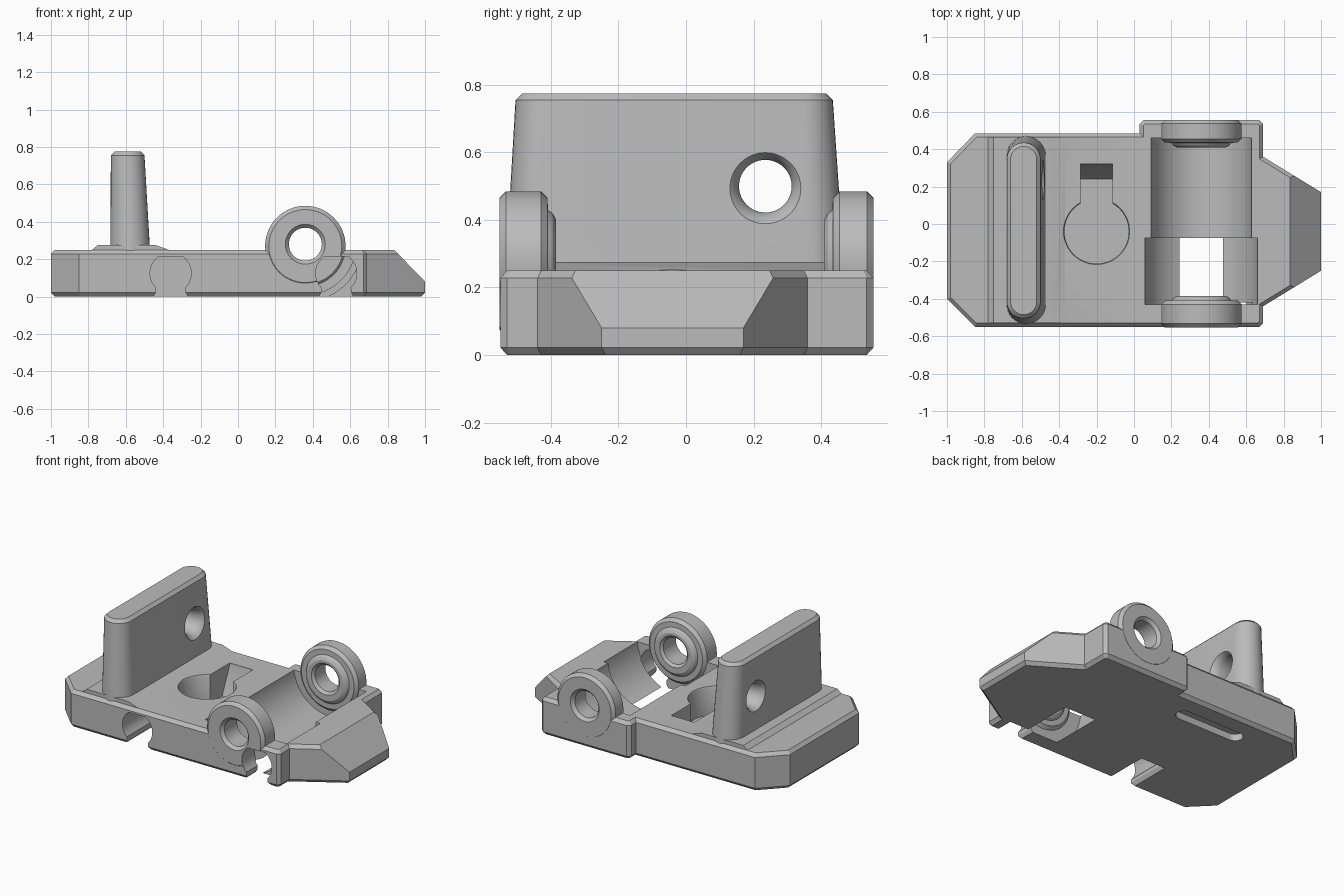
import bpy, bmesh
from math import cos, sin, pi, radians
from mathutils import Vector

cube = bpy.data.objects.get("Cube")
if cube:
    bpy.data.objects.remove(cube, do_unlink=True)

grey = bpy.data.materials.new("plain grey")
grey.use_nodes = True
grey.diffuse_color = (0.5, 0.5, 0.5, 1)
grey.node_tree.nodes["Principled BSDF"].inputs["Base Color"].default_value = (0.5, 0.5, 0.5, 1)


def place(p, axis, level):
    """Put a flat point on a plane across the given axis."""
    a, b = p
    return {"x": (level, a, b), "y": (a, level, b), "z": (a, b, level)}[axis]


def loft(name, axis, rings):
    """Closed solid through (level, outline) rings."""
    bm = bmesh.new()
    loops = [[bm.verts.new(place(p, axis, lv)) for p in pts] for lv, pts in rings]
    n = len(loops[0])
    for lo, hi in zip(loops, loops[1:]):
        for i in range(n):
            j = (i + 1) % n
            bm.faces.new((lo[i], lo[j], hi[j], hi[i]))
    bm.faces.new(loops[0][::-1])
    bm.faces.new(loops[-1])
    bmesh.ops.recalc_face_normals(bm, faces=bm.faces)
    me = bpy.data.meshes.new(name)
    bm.to_mesh(me)
    bm.free()
    me.materials.append(grey)
    ob = bpy.data.objects.new(name, me)
    bpy.context.collection.objects.link(ob)
    return ob


def prism(name, axis, lo, hi, pts):
    return loft(name, axis, [(lo, pts), (hi, pts)])


def circle(cx, cy, r, n=64):
    return [(cx + r * cos(2 * pi * i / n), cy + r * sin(2 * pi * i / n)) for i in range(n)]


def stadium(x0, x1, y0, y1, n=16):
    """Slot outline with round ends, long in y."""
    cx, r = (x0 + x1) / 2, (x1 - x0) / 2
    arc = [pi * i / n for i in range(n + 1)]
    return ([(cx + r * cos(a), y1 - r + r * sin(a)) for a in arc]
            + [(cx - r * cos(a), y0 + r - r * sin(a)) for a in arc])


def inset(pts, d):
    """Move a counter-clockwise outline inwards by d."""
    out = []
    for i, p in enumerate(pts):
        a, b, c = Vector(pts[i - 1]), Vector(p), Vector(pts[(i + 1) % len(pts)])
        e, f = (b - a).normalized(), (c - b).normalized()
        m, n = Vector((-e.y, e.x)), Vector((-f.y, f.x))
        out.append(tuple(b + (m + n) * d / (1 + m.dot(n))))
    return out


def combine(target, other, operation="DIFFERENCE"):
    """Apply a boolean and remove the tool."""
    mod = target.modifiers.new("cut", "BOOLEAN")
    mod.operation, mod.object, mod.solver = operation, other, "EXACT"
    bpy.context.view_layer.update()
    dg = bpy.context.evaluated_depsgraph_get()
    me = bpy.data.meshes.new_from_object(target.evaluated_get(dg))
    target.modifiers.clear()
    target.data = me
    bpy.data.objects.remove(other, do_unlink=True)


# Base plate with chamfered rims
outline = [(-1, -.4), (-.85, -.55), (.67, -.55), (.69, -.53), (.69, -.44), (1, -.25),
           (1, .17), (.69, .36), (.69, .535), (.67, .555), (.05, .555), (.03, .535),
           (.03, .485), (-.85, .485), (-1, .33)]
rim = inset(outline, .02)
base = loft("base_plate", "z", [(0, rim), (.022, outline), (.228, outline), (.25, rim)])

# Sloped nose
combine(base, prism("nose_cut", "y", -1, 1, [(.83, .255), (1.01, .07), (1.1, .07), (1.1, .4), (.83, .4)]))

# Low ridge under the upright blade
combine(base, prism("ridge", "y", -.53, .465,
                    [(-.79, .2), (-.78, .25), (-.75, .275), (-.44, .275), (-.37, .25), (-.37, .2)]), "UNION")

# Round trough and the wider one that opens through the floor
AX, AZ = .36, .28
combine(base, prism("trough_cut", "y", -.1, .46, circle(AX, AZ, .27, 96)))
combine(base, prism("window_cut", "y", -.43, -.075, circle(AX, AZ, .303, 96)))

# Lugs with a raised collar on the inner side, then the pin hole
for side, outer, inner in ((-1, -.553, -.41), (1, .556, .435)):
    steps = [(outer, .195), (outer - side * .02, .215), (inner + side * .02, .215), (inner, .195),
             (inner - side * .001, .16), (inner - side * .015, .15), (inner - side * .025, .132)]
    combine(base, loft("lug", "y", [(y, circle(AX, .27, r)) for y, r in steps]), "UNION")
    hole = [(outer + side * .02, .125), (outer - side * .02, .088),
            (inner - side * .01, .088), (inner - side * .04, .12)]
    combine(base, loft("pin_hole", "y", [(y, circle(AX, AZ, r)) for y, r in hole]))

# Keyhole pocket: round well, then a slot with a ramped end
KX, KY, FLOOR = -.2, -.04, .06
combine(base, loft("well_cut", "z", [(z, circle(KX, KY, r)) for z, r in
                                     ((FLOOR, .172), (.24, .172), (.3, .2))]))
combine(base, prism("key_slot", "x", KX - .085, KX + .085,
                    [(0, FLOOR), (.24, FLOOR), (.32, .24), (.32, .4), (0, .4)]))

# Snap-in openings along the front edge
arc = [radians(a) for a in range(55, -46, -10)]
half = [(.11 * cos(a), .11 * sin(a)) for a in arc] + [(.078, -.1), (.1, -.14)]
snap = half + [(-x, z) for x, z in reversed(half)]
for cx, depth in ((-.36, -.25), (.525, -.42)):
    combine(base, prism("snap_cut", "y", -.7, depth, [(cx + x, .125 + z) for x, z in snap]))

# Shallow slot in the underside
combine(base, prism("under_slot", "z", -.1, .045, [(y - .33, x + .31) for x, y in stadium(-.05, .05, -.25, .25)]))

# Upright blade with a rounded cross hole
blade = loft("upright_blade", "z", [
    (.24, stadium(-.682, -.47, -.535, .47)),
    (.755, stadium(-.68, -.5, -.505, .435)),
    (.775, stadium(-.66, -.52, -.485, .415))])
combine(blade, loft("cross_hole", "x", [(x, circle(.235, .5, r)) for x, r in
                                        ((-.72, .125), (-.68, .1), (-.66, .085), (-.63, .078),
                                         (-.54, .078), (-.51, .085), (-.49, .1), (-.45, .14))]))

# Smooth round surfaces, keep edges sharp
bpy.ops.object.select_all(action="DESELECT")
for ob in (base, blade):
    ob.select_set(True)
bpy.context.view_layer.objects.active = base
bpy.ops.object.shade_smooth_by_angle(angle=radians(25))
